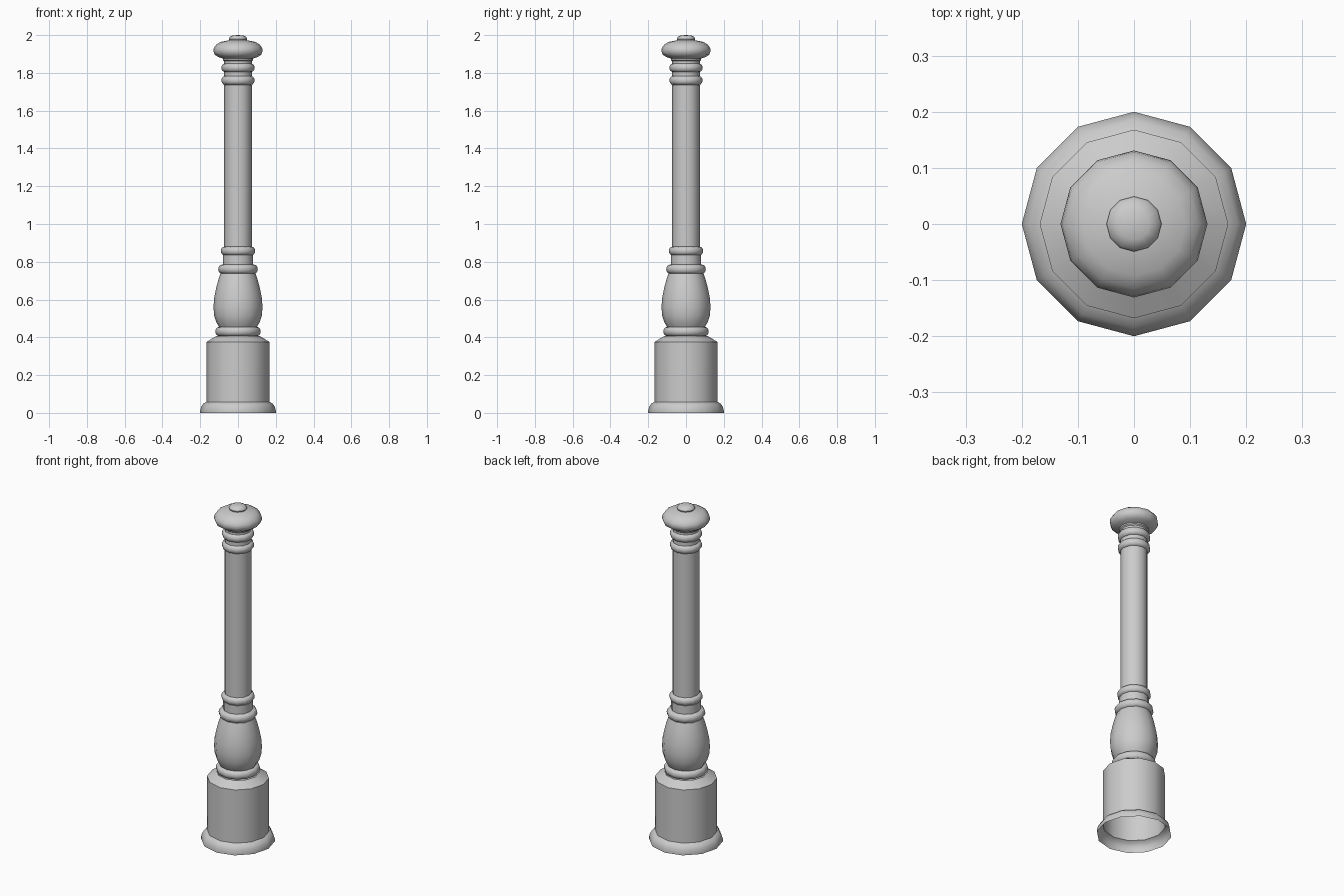
import bpy, bmesh, math

if "Cube" in bpy.data.objects:
    bpy.data.objects.remove(bpy.data.objects["Cube"])

SIDES = 12


def lathe(name, profile):
    """Spin an (r, z) profile around z as an open shell; r = 0 makes a pole."""
    bm = bmesh.new()
    rings = []
    for r, z in profile:
        n = 1 if r == 0 else SIDES
        rings.append([bm.verts.new((r * math.cos(2 * math.pi * i / SIDES),
                                    r * math.sin(2 * math.pi * i / SIDES), z))
                      for i in range(n)])
    for a, b in zip(rings, rings[1:]):
        for i in range(SIDES):
            j = (i + 1) % SIDES
            if len(b) == 1:
                bm.faces.new((a[i], a[j], b[0]))
            else:
                bm.faces.new((a[i], a[j], b[j], b[i]))
    me = bpy.data.meshes.new(name)
    bm.to_mesh(me)
    bm.free()
    ob = bpy.data.objects.new(name, me)
    bpy.context.collection.objects.link(ob)
    bpy.context.view_layer.objects.active = ob
    ob.select_set(True)
    bpy.ops.object.shade_smooth_by_angle(angle=math.radians(40))
    ob.select_set(False)
    return ob


def ring(name, z0, z1, r, r_low, r_high):
    """Rounded moulding joining the radius below to the radius above."""
    h, bulge = z1 - z0, (z1 - z0) / 2
    pts = [(r_low, z0)]
    for k in range(7):
        t = math.pi * k / 6
        pts.append((r - bulge * 0.8 * (1 - math.sin(t)), z0 + h * (1 - math.cos(t)) / 2))
    pts.append((r_high, z1))
    lathe(name, pts)


# Plinth with flared foot, open underneath
lathe("foot", [(0.2, 0), (0.2, 0.012), (0.195, 0.032), (0.185, 0.048), (0.168, 0.058)])
lathe("plinth", [(0.168, 0.058), (0.168, 0.375), (0.115, 0.407)])

# Vase between two mouldings
ring("plinth_ring", 0.407, 0.455, 0.12, 0.1, 0.1)
lathe("vase", [(0.1, 0.455), (0.115, 0.48), (0.126, 0.515), (0.13, 0.56),
               (0.126, 0.61), (0.116, 0.66), (0.104, 0.705), (0.093, 0.737)])
ring("vase_ring", 0.737, 0.785, 0.105, 0.093, 0.08)
lathe("neck", [(0.08, 0.785), (0.08, 0.835)])
ring("neck_ring", 0.835, 0.88, 0.091, 0.08, 0.073)

# Shaft and upper mouldings
lathe("shaft", [(0.073, 0.88), (0.073, 1.737)])
ring("lower_collar", 1.737, 1.783, 0.088, 0.073, 0.073)
lathe("collar_gap", [(0.073, 1.783), (0.073, 1.805)])
ring("upper_collar", 1.805, 1.85, 0.088, 0.073, 0.073)

# Cap and finial
lathe("cap", [(0.073, 1.85), (0.073, 1.862), (0.08, 1.868), (0.08, 1.876), (0.105, 1.884),
              (0.122, 1.896), (0.131, 1.915), (0.128, 1.932), (0.115, 1.95),
              (0.092, 1.964), (0.047, 1.973)])
lathe("finial", [(0.047, 1.973), (0.049, 1.98), (0.044, 1.99), (0.028, 1.998), (0, 2.0)])
